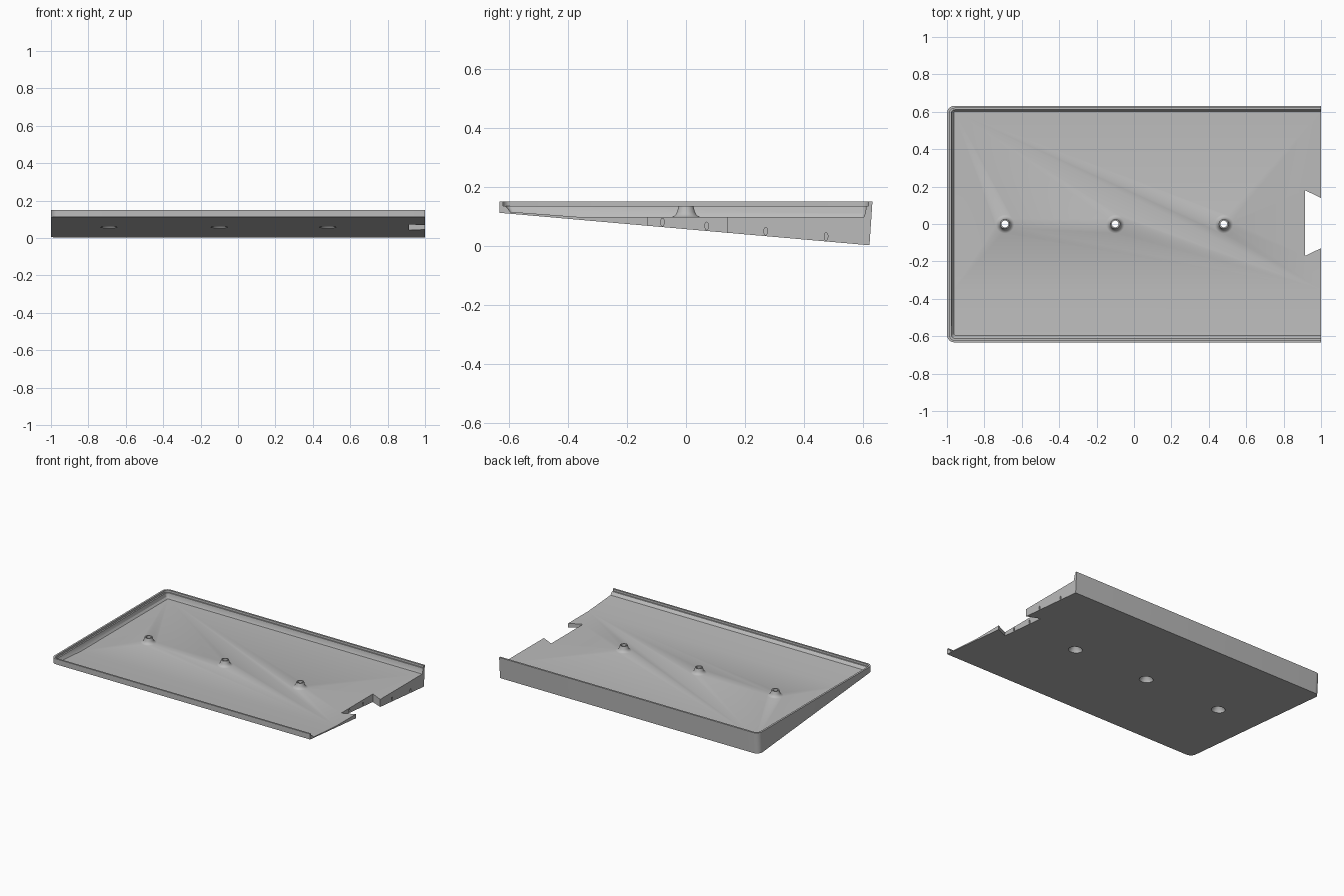
import bpy, bmesh
from math import sin, cos, pi, radians
from mathutils import Matrix, Vector

cube = bpy.data.objects.get("Cube")
if cube:
    bpy.data.objects.remove(cube)

grey = bpy.data.materials.new("plain grey")
grey.use_nodes = True
COLOUR = (0.5, 0.5, 0.5, 1)
grey.diffuse_color = COLOUR
grey.node_tree.nodes["Principled BSDF"].inputs["Base Color"].default_value = COLOUR

CREASE = -0.35
BOSSES = (-0.69, -0.1, 0.48)


def underside(y):
    return 0.003 + (0.622 - y) * 0.0877


def floor(y):
    return 0.098 + max(0, CREASE - y) * 0.075


def make(name, bm):
    bmesh.ops.recalc_face_normals(bm, faces=bm.faces)
    mesh = bpy.data.meshes.new(name)
    bm.to_mesh(mesh)
    bm.free()
    mesh.materials.append(grey)
    ob = bpy.data.objects.new(name, mesh)
    bpy.context.collection.objects.link(ob)
    return ob


def outline(left, front, back, r, height):
    """U-shaped path, open at the +x end, with two rounded corners."""
    pts = [(1, front)]
    arc = [i * pi / 12 for i in range(7)]
    pts += [(left + r - r * sin(a), front + r - r * cos(a)) for a in arc]
    pts.append((left, CREASE))
    pts += [(left + r - r * cos(a), back - r + r * sin(a)) for a in arc]
    pts.append((1, back))
    return [Vector((x, y, height(y))) for x, y in pts]


def lathe(bm, profile, x, steps=32):
    """Closed solid of revolution standing at (x, 0)."""
    rings = []
    for r, z in profile:
        rings.append([bm.verts.new((x + r * cos(2 * pi * i / steps),
                                    r * sin(2 * pi * i / steps), z)) for i in range(steps)])
    for a, b in zip(rings, rings[1:]):
        for i in range(steps):
            j = (i + 1) % steps
            bm.faces.new((a[i], a[j], b[j], b[i]))
    bm.faces.new(rings[0])
    bm.faces.new(rings[-1])


# Tray: stepped rim swept around three sides
levels = [
    (-1, -0.633, 0.622, 0.04, underside),
    (-1, -0.633, 0.632, 0.04, lambda y: 0.151),
    (-0.987, -0.621, 0.619, 0.028, lambda y: 0.151),
    (-0.987, -0.621, 0.619, 0.028, lambda y: 0.136),
    (-0.977, -0.612, 0.611, 0.02, lambda y: 0.136),
    (-0.973, -0.606, 0.608, 0.016, lambda y: floor(y) + 0.013),
    (-0.963, -0.596, 0.602, 0.01, floor),
]
bm = bmesh.new()
loops = [[bm.verts.new(p) for p in outline(*lv)] for lv in levels]
for a, b in zip(loops, loops[1:]):
    for i in range(len(a) - 1):
        bm.faces.new((a[i], a[i + 1], b[i + 1], b[i]))
bm.faces.new(loops[0])
# Floor in two planes, and the open end face
inner = loops[-1]
mid = bm.verts.new((1, CREASE, floor(CREASE)))
bm.faces.new(inner[:9] + [mid])
bm.faces.new(inner[8:] + [mid])
bm.faces.new([lp[0] for lp in loops] + [mid] + [lp[-1] for lp in reversed(loops)])
tray = make("tray", bm)

# Flared screw bosses
bm = bmesh.new()
for x in BOSSES:
    lathe(bm, [(0.05, 0.085), (0.05, 0.098), (0.042, 0.101), (0.035, 0.107),
               (0.03, 0.116), (0.025, 0.136)], x)
bosses = make("screw_bosses", bm)

# Countersunk holes through the bosses
bm = bmesh.new()
for x in BOSSES:
    lathe(bm, [(0.044, 0.03), (0.044, 0.06), (0.038, 0.073), (0.028, 0.085),
               (0.018, 0.098), (0.018, 0.16)], x)
holes = make("screw_hole_cutter", bm)

# Dovetail notch in the open end
bm = bmesh.new()
plan = [(0.915, -0.17), (1.02, -0.12), (1.02, 0.13), (0.915, 0.18)]
low, high = [[bm.verts.new((x, y, z)) for x, y in plan] for z in (-0.1, 0.3)]
bm.faces.new(low)
bm.faces.new(high)
for i in range(4):
    j = (i + 1) % 4
    bm.faces.new((low[i], low[j], high[j], high[i]))
notch = make("notch_cutter", bm)

# Small peg sockets in the end face
bm = bmesh.new()
for y, x in ((-0.08, 0.915), (0.07, 0.915), (0.27, 1), (0.475, 1)):
    place = (Matrix.Translation((x, y, underside(y) + 0.017))
             @ Matrix.Diagonal((1, 1, 2.2, 1)) @ Matrix.Rotation(pi / 2, 4, 'Y'))
    bmesh.ops.create_cone(bm, cap_ends=True, segments=12, radius1=0.006,
                          radius2=0.006, depth=0.1, matrix=place)
sockets = make("socket_cutter", bm)

# Combine the solids
for tool, op in ((bosses, 'UNION'), (holes, 'DIFFERENCE'),
                 (notch, 'DIFFERENCE'), (sockets, 'DIFFERENCE')):
    mod = tray.modifiers.new(tool.name, 'BOOLEAN')
    mod.operation, mod.object, mod.solver = op, tool, 'EXACT'
bpy.context.view_layer.update()
graph = bpy.context.evaluated_depsgraph_get()
result = bpy.data.meshes.new_from_object(tray.evaluated_get(graph))
tray.modifiers.clear()
tray.data = result
for tool in (bosses, holes, notch, sockets):
    bpy.data.objects.remove(tool)

bpy.context.view_layer.objects.active = tray
tray.select_set(True)
bpy.ops.object.shade_smooth_by_angle(angle=radians(28))
